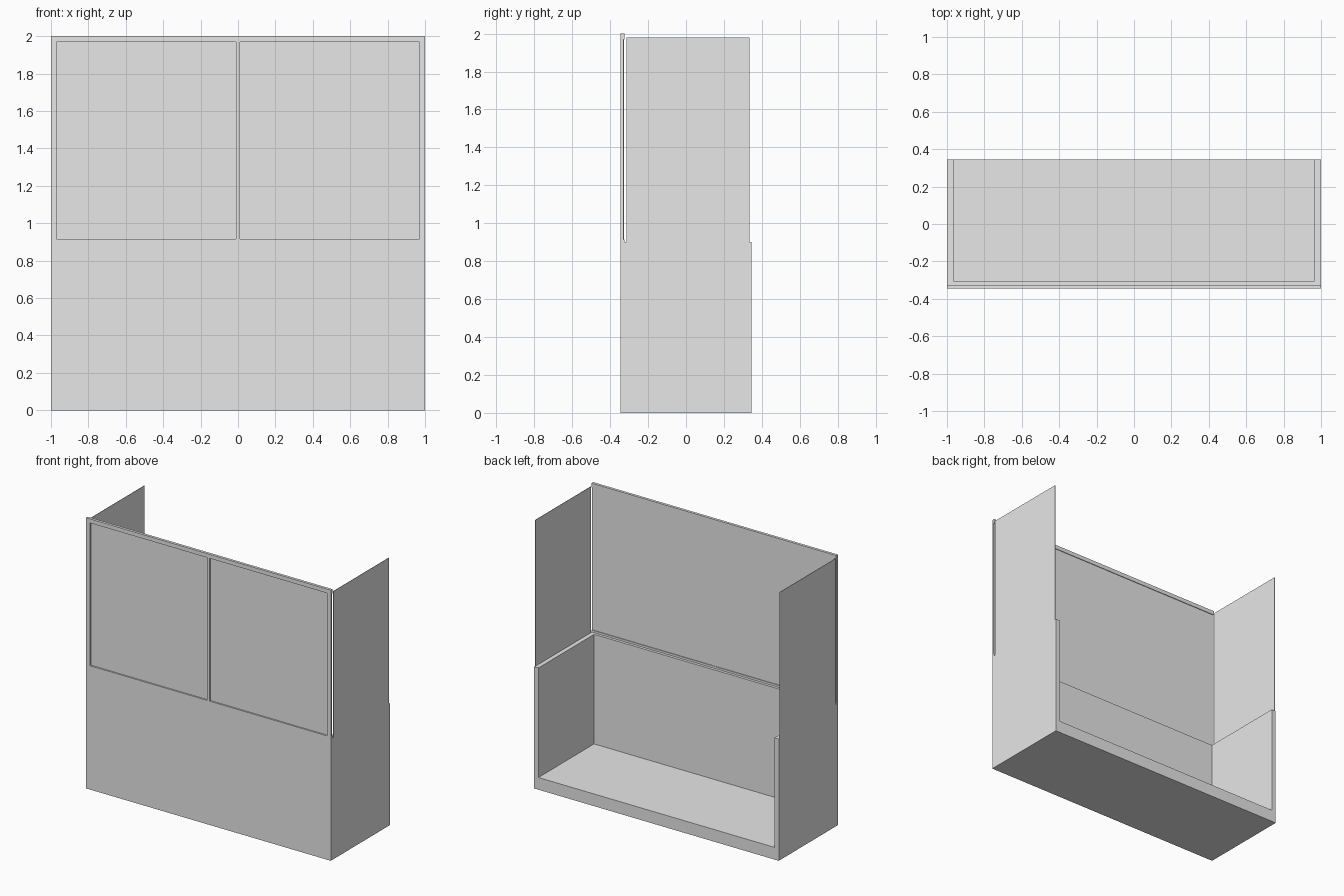
import bpy

cube = bpy.data.objects.get("Cube")
if cube:
    bpy.data.objects.remove(cube, do_unlink=True)

# Single flat colour
grey = bpy.data.materials.new("plain_grey")
grey.use_nodes = True
colour = (0.8, 0.8, 0.8, 1)
grey.diffuse_color = colour
grey.node_tree.nodes["Principled BSDF"].inputs["Base Color"].default_value = colour


def box(name, x, y, z):
    """Axis-aligned box from (low, high) ranges."""
    spans = (x, y, z)
    bpy.ops.mesh.primitive_cube_add(size=1, location=[(a + b) / 2 for a, b in spans])
    obj = bpy.context.object
    obj.name = name
    obj.scale = [abs(b - a) for a, b in spans]
    bpy.ops.object.transform_apply(location=False, rotation=False, scale=True)
    obj.data.materials.append(grey)
    return obj


FRONT, BACK = -0.345, 0.345
WALL_TOP = 0.9
INNER_X, INNER_Y = 0.965, -0.305
FLOOR_TOP = 0.09
FRAME_BACK = -0.325

# Lower counter: floor, front wall and side walls, open at the back
box("floor", (-1, 1), (FRONT, BACK), (0, FLOOR_TOP))
box("front_wall", (-1, 1), (FRONT, INNER_Y), (FLOOR_TOP, WALL_TOP))
for side, s in (("left", 1), ("right", -1)):
    box(side + "_wall", (s * INNER_X, s), (INNER_Y, BACK), (FLOOR_TOP, WALL_TOP))
    # Thin upper side panel flush with the outside of the wall
    box(side + "_screen", (s * 0.997, s), (-0.315, 0.335), (WALL_TOP, 1.98))
    # Window frame stile and recessed pane
    box(side + "_stile", (s * 0.97, s), (FRONT, -0.33), (0.915, 1.97))
    box(side + "_pane", (s * 0.01, s * 0.97), (-0.334, -0.33), (0.915, 1.97))

# Window frame rails and middle post
box("top_rail", (-1, 1), (FRONT, FRAME_BACK), (1.97, 2))
box("bottom_rail", (-1, 1), (FRONT, FRAME_BACK), (WALL_TOP, 0.915))
box("middle_post", (-0.01, 0.01), (FRONT, -0.328), (0.915, 1.97))
